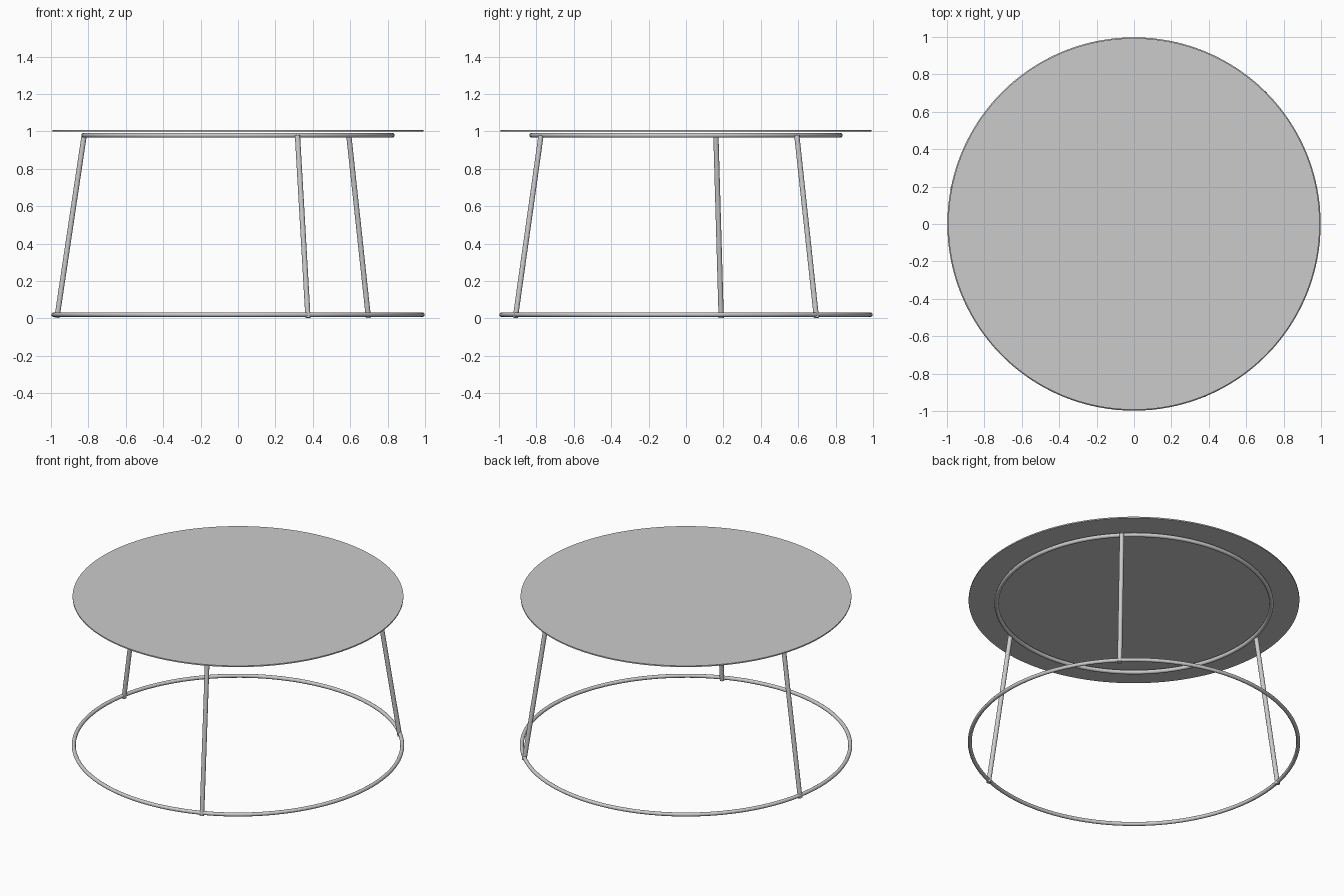
import bpy
import math
from mathutils import Vector

if "Cube" in bpy.data.objects:
    bpy.data.objects.remove(bpy.data.objects["Cube"])


def smooth(obj, name):
    obj.name = name
    bpy.ops.object.shade_smooth_by_angle(angle=math.radians(40))


def ring(name, radius, tube, z):
    bpy.ops.mesh.primitive_torus_add(major_radius=radius, minor_radius=tube,
                                     major_segments=128, minor_segments=16,
                                     location=(0, 0, z))
    smooth(bpy.context.object, name)


def rod(name, a, b, radius):
    a, b = Vector(a), Vector(b)
    bpy.ops.mesh.primitive_cylinder_add(vertices=20, radius=radius,
                                        depth=(b - a).length, location=(a + b) / 2)
    obj = bpy.context.object
    obj.rotation_euler = (b - a).to_track_quat('Z', 'Y').to_euler()
    smooth(obj, name)


# thin round top
bpy.ops.mesh.primitive_cylinder_add(vertices=128, radius=0.993, depth=0.008,
                                    location=(0, 0, 1.004))
smooth(bpy.context.object, "table_top")

# support ring under the top and ring on the floor
ring("upper_ring", 0.825, 0.013, 0.979)
ring("base_ring", 0.986, 0.012, 0.02)

# three splayed legs
for name, deg in (("left_leg", 169), ("back_leg", 45), ("front_leg", -67.7)):
    c, s = math.cos(math.radians(deg)), math.sin(math.radians(deg))
    rod(name, (0.986 * c, 0.986 * s, 0.003), (0.838 * c, 0.838 * s, 0.978), 0.014)
